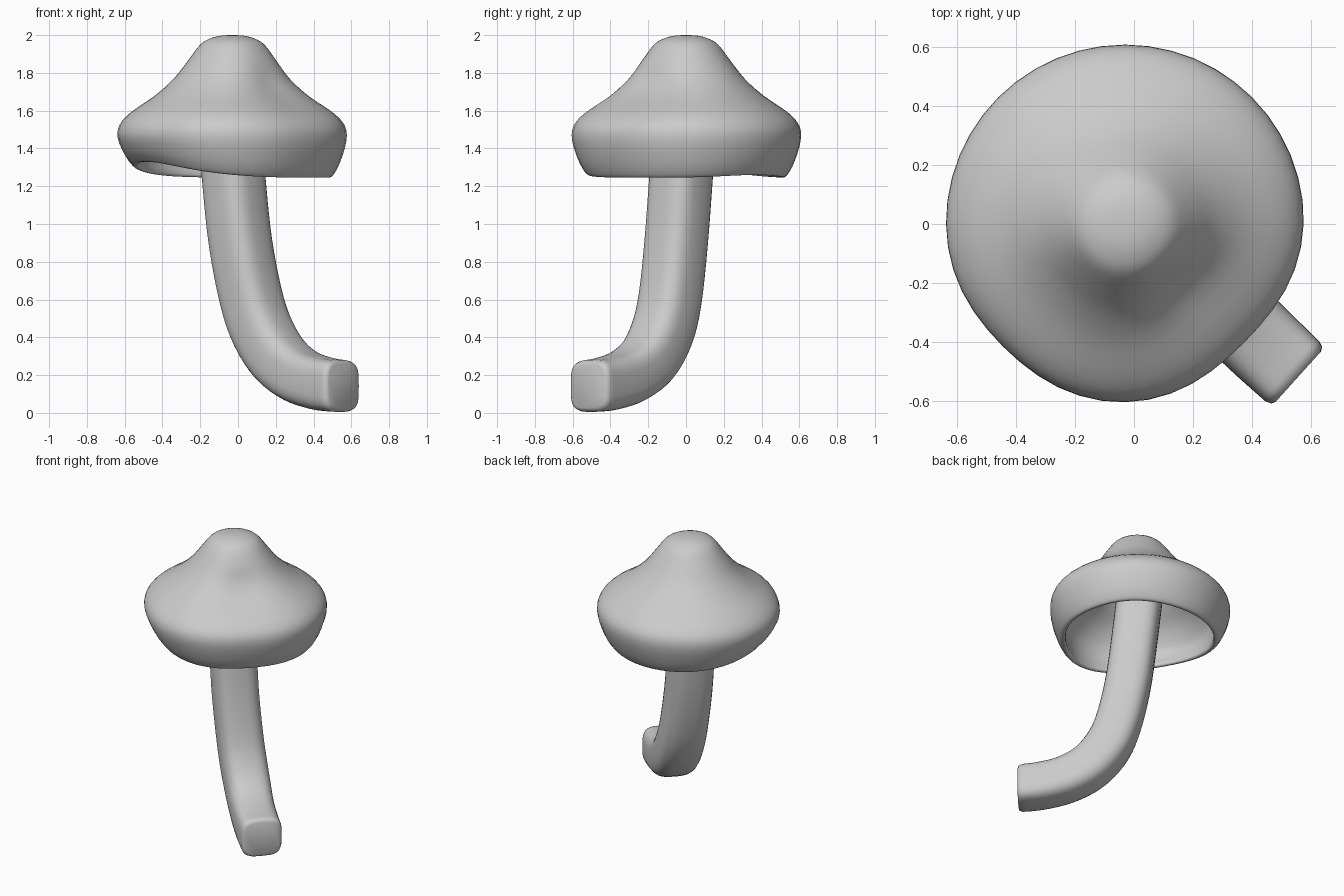
import bpy, bmesh, math
from mathutils import Vector

if "Cube" in bpy.data.objects:
    bpy.data.objects.remove(bpy.data.objects["Cube"])


def catmull(pts, steps):
    """Smooth curve through tuples of any length."""
    pts = [Vector(p) for p in pts]
    out = []
    for i in range(len(pts) - 1):
        a, b, c = pts[max(i - 1, 0)], pts[i], pts[i + 1]
        d = pts[min(i + 2, len(pts) - 1)]
        for k in range(steps):
            t = k / steps
            out.append(0.5 * (2 * b + (c - a) * t + (2 * a - 5 * b + 4 * c - d) * t * t
                              + (3 * b - a - 3 * c + d) * t ** 3))
    return out + [pts[-1]]


def skin(name, rings, angle):
    """Closed surface from equal rings, capped at both ends."""
    bm = bmesh.new()
    rows = [[bm.verts.new(p) for p in ring] for ring in rings]
    n = len(rows[0])
    for a, b in zip(rows, rows[1:]):
        for i in range(n):
            j = (i + 1) % n
            bm.faces.new((a[i], a[j], b[j], b[i]))
    bm.faces.new(rows[0])
    bm.faces.new(rows[-1])
    bmesh.ops.recalc_face_normals(bm, faces=bm.faces)
    me = bpy.data.meshes.new(name)
    bm.to_mesh(me)
    bm.free()
    ob = bpy.data.objects.new(name, me)
    bpy.context.collection.objects.link(ob)
    bpy.ops.object.select_all(action='DESELECT')
    bpy.context.view_layer.objects.active = ob
    ob.select_set(True)
    bpy.ops.object.shade_smooth_by_angle(angle=math.radians(angle))
    return ob


def bump(deg, centre, width):
    d = (deg - centre + 180) % 360 - 180
    return math.exp(-(d / width) ** 2)


# Cap: hollow bell profile, with a dent at front right and a lifted rim at left
profile = catmull([(0.005, 2.0), (0.06, 1.997), (0.115, 1.983), (0.17, 1.95), (0.235, 1.865),
                   (0.31, 1.77), (0.41, 1.68), (0.54, 1.59), (0.6, 1.52), (0.607, 1.44),
                   (0.575, 1.33), (0.54, 1.262), (0.518, 1.245), (0.5, 1.26), (0.517, 1.35),
                   (0.51, 1.46), (0.44, 1.57), (0.33, 1.66), (0.2, 1.77), (0.01, 1.82)], 3)
rings = []
for r, z in profile:
    ring = []
    for i in range(48):
        deg = i * 7.5
        a = math.radians(deg)
        slope = math.exp(-((z - 1.7) / 0.13) ** 2)
        flat = 0.06 * bump(deg, 315, 28) + 0.035 * bump(deg, 225, 25)
        rr = r * (1 - flat * min(1, r / 0.4))
        rr -= 0.05 * slope * bump(deg, 315, 35) * min(1, r / 0.3)
        lift = 0.085 * bump(deg, 205, 50) + 0.015 * bump(deg, 45, 30)
        low = min(1, max(0, (1.48 - z) / 0.22))
        ring.append((-0.03 + rr * math.cos(a), rr * math.sin(a), z + lift * low))
    rings.append(ring)
skin("cap", rings, 60)

# Stem: rounded square swept along a bend
# path is (along, height, half width, squareness, sideways shift)
path = catmull([(-0.05, 1.72, 0.15, 3, -0.035), (0.0, 1.25, 0.15, 3, -0.035),
                (0.045, 0.9, 0.15, 3, -0.03), (0.11, 0.6, 0.15, 3, -0.015),
                (0.185, 0.42, 0.15, 3, -0.005), (0.3, 0.28, 0.147, 3, 0),
                (0.45, 0.195, 0.142, 3.2, -0.005), (0.61, 0.155, 0.14, 3.4, -0.01),
                (0.735, 0.142, 0.137, 3.7, -0.012)], 4)
yaw = math.radians(-42)
along = Vector((math.cos(yaw), math.sin(yaw), 0))
side = Vector((-math.sin(yaw), math.cos(yaw), 0))
up = Vector((0, 0, 1))
path += [Vector((0.755, 0.141, 0.129, 3.8, -0.012)), Vector((0.762, 0.141, 0.115, 3.8, -0.012))]
rings = []
for k, (s, z, h, n, w) in enumerate(path):
    t = path[min(k + 1, len(path) - 1)] - path[max(k - 1, 0)]
    t = Vector((t[0], t[1])).normalized()
    if k > len(path) - 4:
        t = Vector((1, 0))
    normal = up * t[0] - along * t[1]
    ring = []
    for i in range(32):
        a = 2 * math.pi * i / 32
        c, d = math.cos(a), math.sin(a)
        u = math.copysign(abs(c) ** (2 / n), c) * h
        v = math.copysign(abs(d) ** (2 / n), d) * h
        ring.append(along * s + up * z + side * (u + w) + normal * v)
    rings.append(ring)
skin("stem", rings, 60)
